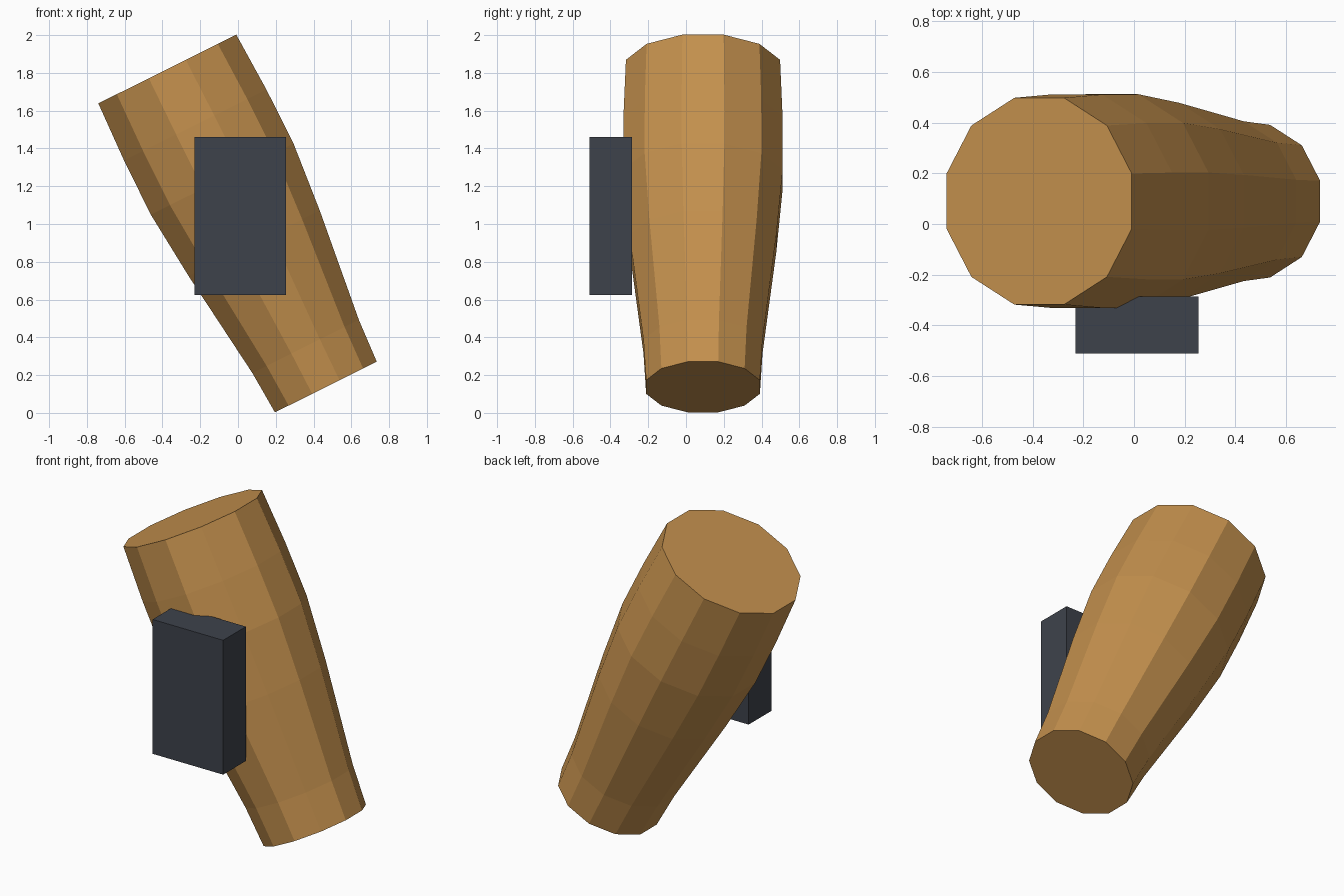
import bpy, bmesh, math
from mathutils import Vector, Matrix

if "Cube" in bpy.data.objects:
    bpy.data.objects.remove(bpy.data.objects["Cube"])


def material(name, rgb):
    m = bpy.data.materials.new(name)
    m.diffuse_color = (*rgb, 1)
    m.use_nodes = True
    m.node_tree.nodes["Principled BSDF"].inputs["Base Color"].default_value = m.diffuse_color
    return m


def make_object(name, bm, mat):
    bmesh.ops.recalc_face_normals(bm, faces=bm.faces[:])
    me = bpy.data.meshes.new(name)
    bm.to_mesh(me)
    bm.free()
    me.materials.append(mat)
    ob = bpy.data.objects.new(name, me)
    bpy.context.collection.objects.link(ob)
    return ob


tan = material("warm tan", (0.55, 0.28, 0.075))
slate = material("dark slate", (0.048, 0.055, 0.071))

# Tilted, bulging limb: twelve-sided rings as (distance along axis, flat radius)
SIDES = 12
profile = [(0, 0.301), (0.24, 0.315), (0.85, 0.388),
           (1.23, 0.422), (1.55, 0.421), (1.881, 0.408)]
bm = bmesh.new()
rings = []
for dist, flat in profile:
    r = flat / math.cos(math.pi / SIDES)
    rings.append([bm.verts.new((r * math.cos(a), r * math.sin(a), dist))
                  for a in ((i + 0.5) * math.tau / SIDES for i in range(SIDES))])
for low, high in zip(rings, rings[1:]):
    for i in range(SIDES):
        j = (i + 1) % SIDES
        bm.faces.new((low[i], low[j], high[j], high[i]))
bm.faces.new(rings[0][::-1])
bm.faces.new(rings[-1])
limb = make_object("tapered_limb", bm, tan)
limb.location = (0.465, 0.09, 0.137)
limb.rotation_euler = (0, -math.radians(26.5), 0)

# Upright box resting against the front of the limb
lo, hi = Vector((-0.23, -0.51, 0.625)), Vector((0.255, -0.287, 1.46))
bm = bmesh.new()
bmesh.ops.create_cube(bm, size=1, matrix=Matrix.Translation((lo + hi) / 2)
                      @ Matrix.Diagonal((*(hi - lo), 1)))
make_object("side_box", bm, slate)
